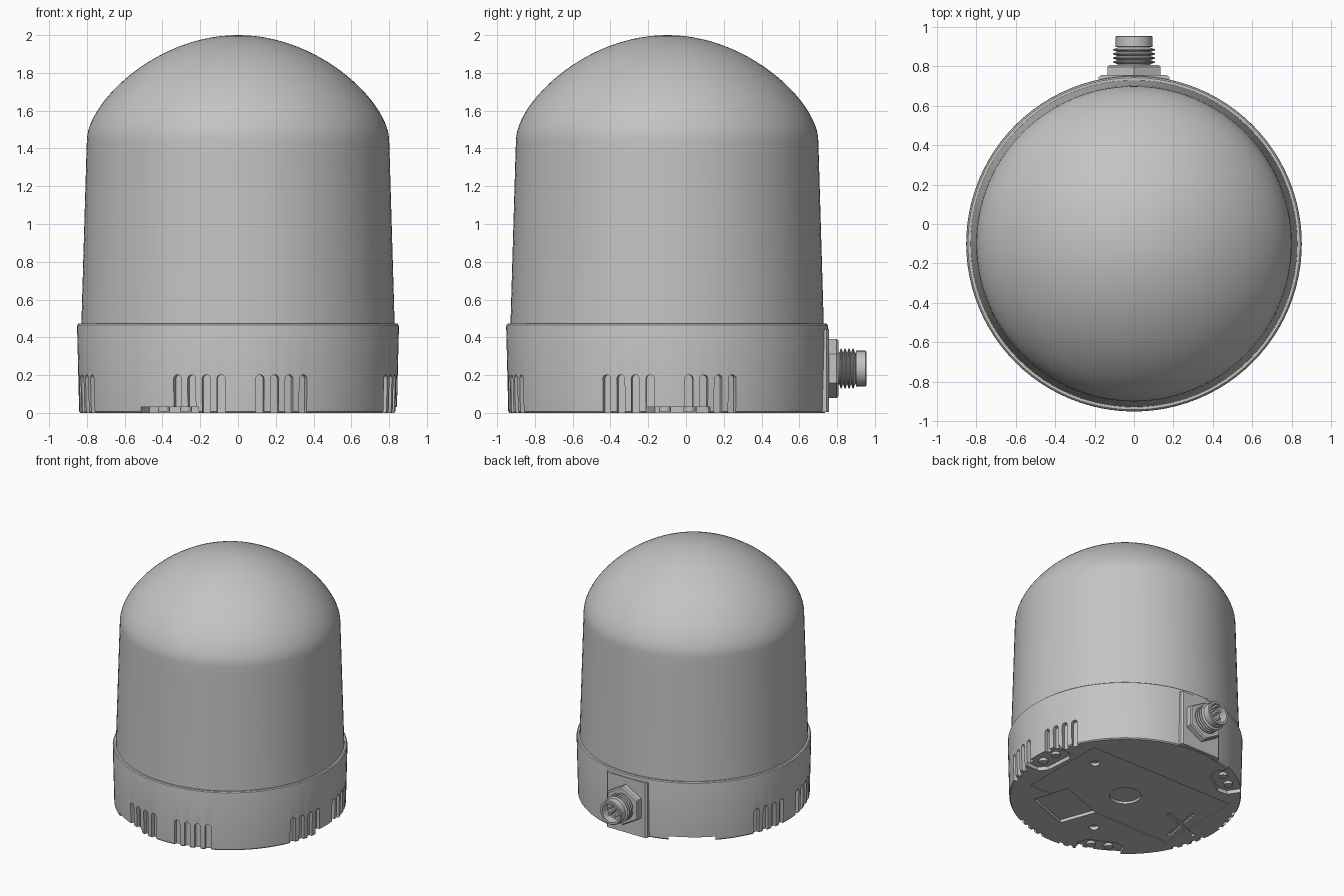
import bpy, bmesh, math
from math import sin, cos, pi, radians
from mathutils import Matrix, Vector
from mathutils.geometry import interpolate_bezier

if "Cube" in bpy.data.objects:
    bpy.data.objects.remove(bpy.data.objects["Cube"], do_unlink=True)

grey = bpy.data.materials.new("plain_grey")
grey.use_nodes = True
grey.diffuse_color = (0.55, 0.55, 0.55, 1)
grey.node_tree.nodes["Principled BSDF"].inputs["Base Color"].default_value = (0.55, 0.55, 0.55, 1)

AXIS = Matrix.Translation((0, -0.1, 0))          # vertical axis of the housing
PORT = Matrix.Translation((0, 0, 0.235)) @ Matrix.Rotation(-pi / 2, 4, 'X')


def finish(bm, name, matrix=AXIS):
    bmesh.ops.recalc_face_normals(bm, faces=bm.faces)
    me = bpy.data.meshes.new(name)
    bm.to_mesh(me)
    bm.free()
    me.transform(matrix)
    me.materials.append(grey)
    ob = bpy.data.objects.new(name, me)
    bpy.context.collection.objects.link(ob)
    return ob


def activate(ob):
    bpy.ops.object.select_all(action='DESELECT')
    ob.select_set(True)
    bpy.context.view_layer.objects.active = ob


def lathe(name, profile, segments=96, matrix=AXIS):
    """Revolve (radius, height) points; zero radius closes to a pole."""
    bm = bmesh.new()
    rings = []
    for r, z in profile:
        if r < 1e-5:
            rings.append([bm.verts.new((0, 0, z))] * segments)
        else:
            rings.append([bm.verts.new((r * sin(2 * pi * i / segments),
                                        r * cos(2 * pi * i / segments), z))
                          for i in range(segments)])
    for a, b in zip(rings, rings[1:]):
        for i in range(segments):
            j = (i + 1) % segments
            corners = list(dict.fromkeys((a[i], a[j], b[j], b[i])))
            bm.faces.new(corners)
    return finish(bm, name, matrix)


def prism(bm, outline, depth, matrix):
    """Extrude an outline in local xy along local z."""
    low = [bm.verts.new(matrix @ Vector((x, y, 0))) for x, y in outline]
    high = [bm.verts.new(matrix @ Vector((x, y, depth))) for x, y in outline]
    bm.faces.new(low[::-1])
    bm.faces.new(high)
    for i in range(len(low)):
        j = (i + 1) % len(low)
        bm.faces.new((low[i], low[j], high[j], high[i]))


def box(w, h):
    return [(-w / 2, -h / 2), (w / 2, -h / 2), (w / 2, h / 2), (-w / 2, h / 2)]


def disc(r, n=24):
    return [(r * cos(2 * pi * i / n), r * sin(2 * pi * i / n)) for i in range(n)]


def cut(target, bm):
    cutter = finish(bm, "cutter")
    cutter.hide_render = True
    activate(target)
    mod = target.modifiers.new("cut", 'BOOLEAN')
    mod.operation, mod.solver, mod.object = 'DIFFERENCE', 'EXACT', cutter
    bpy.ops.object.modifier_apply(modifier=mod.name)
    bpy.data.objects.remove(cutter, do_unlink=True)


def smooth(ob):
    activate(ob)
    bpy.ops.object.shade_smooth_by_angle(angle=radians(30))


def spot(x, y, z=-0.1, turn=0.0):
    return Matrix.Translation((x, y, z)) @ Matrix.Rotation(radians(turn), 4, 'Z')


# Tapered cover with a domed top
curve = interpolate_bezier(Vector((0.80, 1.45)), Vector((0.79, 1.65)),
                           Vector((0.43, 2.0)), Vector((0, 2.0)), 28)
cover = [(0, 0.40), (0.832, 0.40), (0.829, 0.48), (0.803, 1.36)]
lathe("domed_cover", cover + [(p.x, p.y) for p in curve])

# Base ring with a rounded upper lip
base = lathe("base", [(0, 0), (0.834, 0), (0.841, 0.008), (0.852, 0.455),
                      (0.850, 0.466), (0.843, 0.472), (0.80, 0.472), (0, 0.472)])

# Vent slots: two groups of four on the front and both sides
w, top = 0.022, 0.18
slot = [(-w, -0.05), (w, -0.05)] + [(w * cos(a * pi / 8), top + w * sin(a * pi / 8))
                                    for a in range(9)]
bm = bmesh.new()
for side in (0, 90, 270):
    for group in (-14.2, 16):
        for k in range(4):
            a = side + group + (k - 1.5) * 5.4
            stand = Matrix.Rotation(radians(a), 4, 'Z') @ Matrix.Rotation(pi / 2, 4, 'X')
            prism(bm, slot, 0.2, stand @ Matrix.Translation((0, 0, 0.812)))
cut(base, bm)

# Three mounting notches in the lower rim
FEET = [4, 124, 244]
bm = bmesh.new()
for a in FEET:
    prism(bm, [(0.72, -0.17), (1, -0.17), (1, 0.17), (0.72, 0.17), (0.67, 0.11), (0.67, -0.11)],
          0.13, spot(0, 0, turn=a))
cut(base, bm)

# Underside: wide shallow panel, then the deeper pockets inside it
bm = bmesh.new()
prism(bm, box(1.28, 0.72), 0.106, spot(-0.01, 0.04))
cut(base, bm)
bm = bmesh.new()
prism(bm, box(0.39, 0.29), 0.125, spot(0.25, -0.39, turn=20))
prism(bm, disc(0.115, 40), 0.125, spot(0, 0))
for x, y in ((0.47, 0.22), (-0.115, -0.49)):
    prism(bm, disc(0.035), 0.13, spot(x, y))
cut(base, bm)
for turn in (20, 80):
    bm = bmesh.new()
    prism(bm, box(0.36, 0.03), 0.12, spot(-0.58, -0.06, turn=turn))
    cut(base, bm)
smooth(base)

# Screw bosses in the notches
bm = bmesh.new()
for a in FEET:
    for s in (-0.065, 0.065):
        prism(bm, disc(0.032), 0.03, spot(0, 0, 0.008, a) @ Matrix.Translation((0.76, s, 0)))
smooth(finish(bm, "screw_bosses"))

# Flat mounting plate for the connector
bm = bmesh.new()
prism(bm, [(-0.18, 0.6), (0.18, 0.6), (0.18, 0.745), (0.165, 0.757),
           (-0.165, 0.757), (-0.18, 0.745)], 0.44, Matrix.Translation((0, 0, 0.004)))
finish(bm, "connector_plate", Matrix.Identity(4))

# Hexagonal nut with chamfered face
lathe("connector_nut", [(0, 0.74), (0.156, 0.74), (0.156, 0.798), (0.146, 0.808), (0, 0.808)],
      6, PORT)

# Threaded socket, open at the end
thread = [(0, 0.79), (0.08, 0.79)]
for k in range(4):
    y = 0.812 + k * 0.021
    thread += [(0.085, y), (0.106, y + 0.007), (0.106, y + 0.012), (0.085, y + 0.019)]
socket = thread + [(0.08, 0.898), (0.094, 0.9), (0.094, 0.951), (0.09, 0.955),
                   (0.074, 0.955), (0.072, 0.89), (0, 0.89)]
smooth(lathe("connector_socket", socket, 40, PORT))

# Contact pins and keyway
bm = bmesh.new()
for k in range(4):
    a = pi / 4 + k * pi / 2
    prism(bm, disc(0.01, 12), 0.055, spot(0.036 * cos(a), 0.036 * sin(a), 0.885))
prism(bm, disc(0.01, 12), 0.055, spot(0, 0, 0.885))
prism(bm, box(0.02, 0.02), 0.06, spot(0, -0.067, 0.885))
smooth(finish(bm, "connector_pins", PORT))

smooth(bpy.data.objects["domed_cover"])
